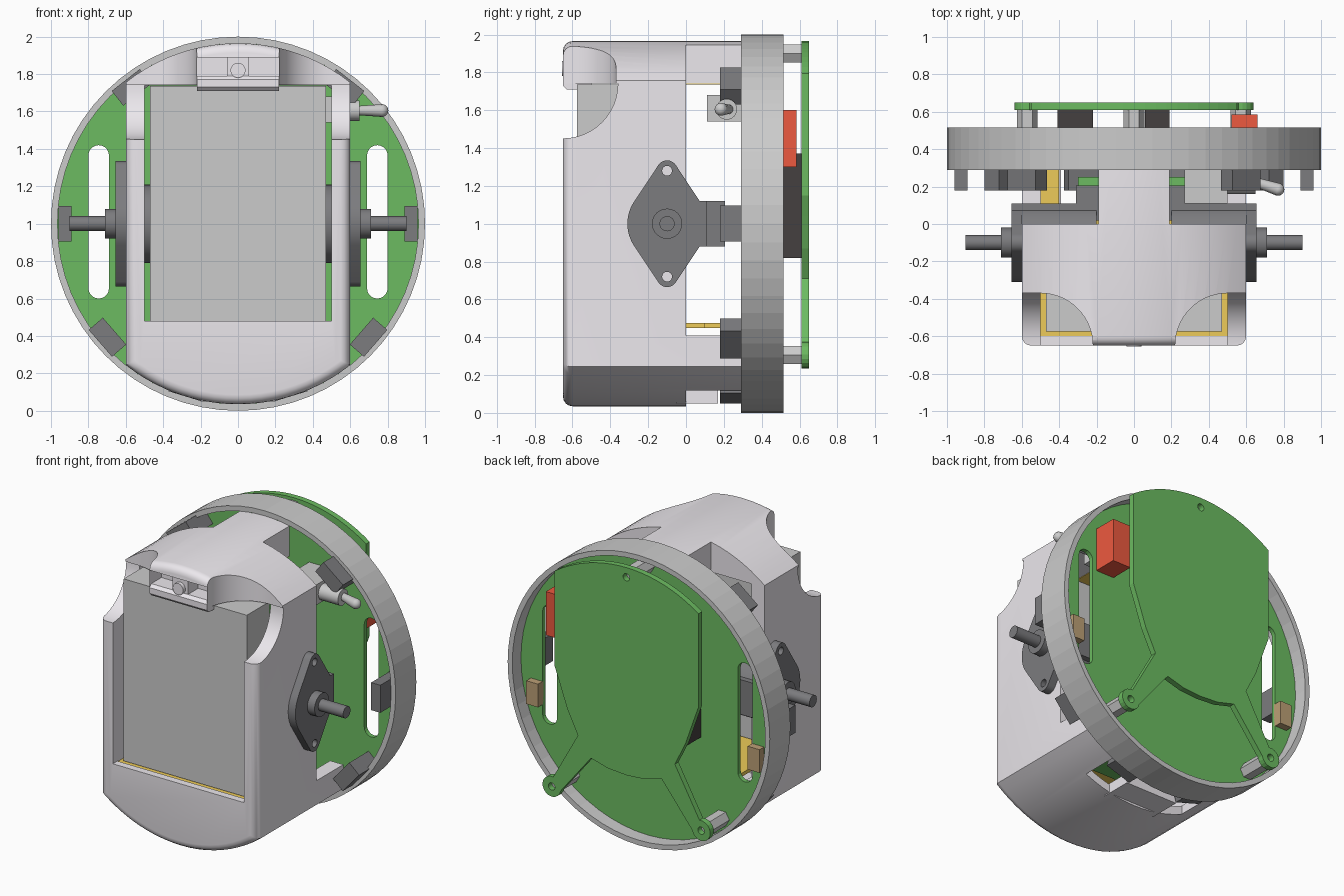
import bpy, bmesh, math
from mathutils import Vector
from math import sin, cos, radians, sqrt, pi

if "Cube" in bpy.data.objects:
    bpy.data.objects.remove(bpy.data.objects["Cube"])


def mat(name, *rgb):
    m = bpy.data.materials.new(name)
    m.diffuse_color = (*rgb, 1)
    m.use_nodes = True
    m.node_tree.nodes["Principled BSDF"].inputs["Base Color"].default_value = m.diffuse_color
    return m


SHELL = mat("shell_plastic", 0.84, 0.81, 0.85)
GREEN = mat("board_green", 0.15, 0.5, 0.12)
DARK = mat("motor_dark", 0.2, 0.2, 0.21)
BLACK = mat("black", 0.06, 0.05, 0.05)
RED = mat("red", 0.85, 0.1, 0.05)
ORANGE = mat("orange", 0.85, 0.6, 0.1)
BROWN = mat("brown", 0.5, 0.35, 0.18)


def finish(bm, name, m=None, smooth=False):
    bmesh.ops.recalc_face_normals(bm, faces=bm.faces[:])
    me = bpy.data.meshes.new(name)
    bm.to_mesh(me)
    bm.free()
    ob = bpy.data.objects.new(name, me)
    bpy.context.collection.objects.link(ob)
    if m:
        me.materials.append(m)
    if smooth:
        soften(ob)
    return ob


def soften(ob):
    bpy.ops.object.select_all(action='DESELECT')
    ob.select_set(True)
    bpy.context.view_layer.objects.active = ob
    bpy.ops.object.shade_smooth_by_angle(angle=radians(30))


def prism(name, pts, axis, a, b, m=None, bevel=0, smooth=False):
    """Extrude a 2D outline along an axis: x takes (y,z), y takes (x,z), z takes (x,y)."""
    i = "xyz".index(axis)

    def place(p, t):
        q = list(p)
        q.insert(i, t)
        return q
    bm = bmesh.new()
    f0 = [bm.verts.new(place(p, a)) for p in pts]
    f1 = [bm.verts.new(place(p, b)) for p in pts]
    front = bm.faces.new(f0)
    bm.faces.new(f1)
    n = len(pts)
    for k in range(n):
        bm.faces.new((f0[k], f0[(k + 1) % n], f1[(k + 1) % n], f1[k]))
    bmesh.ops.recalc_face_normals(bm, faces=bm.faces[:])
    if bevel:
        bmesh.ops.bevel(bm, geom=list(front.edges), offset=bevel, segments=4,
                        profile=0.5, affect='EDGES', clamp_overlap=True)
    return finish(bm, name, m, smooth)


def box(name, x0, x1, y0, y1, z0, z1, m=None):
    return prism(name, [(x0, z0), (x1, z0), (x1, z1), (x0, z1)], 'y', y0, y1, m)


def arc(cx, cy, r, a0, a1, n):
    return [(cx + r * cos(radians(a0 + (a1 - a0) * k / n)),
             cy + r * sin(radians(a0 + (a1 - a0) * k / n))) for k in range(n + 1)]


def cyl(name, c, r, axis, a, b, m=None, n=24):
    return prism(name, arc(c[0], c[1], r, 0, 360, n)[:-1], axis, a, b, m, smooth=n > 8)


def cut(ob, cutters):
    bpy.context.view_layer.objects.active = ob
    for c in cutters:
        c.hide_render = True
        md = ob.modifiers.new("cut", 'BOOLEAN')
        md.operation, md.solver, md.object = 'DIFFERENCE', 'EXACT', c
        bpy.ops.object.modifier_apply(modifier=md.name)
        bpy.data.objects.remove(c)


def shell_outline(r, w, n=20):
    """Circle about (0,1) trimmed to |x| < w."""
    a = math.degrees(math.acos(w / r))
    return arc(0, 1, r, a, 180 - a, n) + arc(0, 1, r, 180 + a, 360 - a, n)


# Front shell with screen opening, hollow back and scooped visor
shell = prism("body_shell", shell_outline(0.965, 0.6), 'y', -0.65, 0.29, SHELL, bevel=0.05)
a = math.degrees(math.acos(0.5 / 0.91))
cavity = [(0.5, 1.74), (-0.5, 1.74)] + arc(0, 1, 0.91, 180 + a, 360 - a, 20)
cutters = [prism("cut_cavity", cavity, 'y', -0.6, 0.5),
           box("cut_window", -0.5, 0.5, -1, -0.3, 0.48, 1.74),
           box("cut_back", -0.8, 0.8, 0, 0.6, 0.41, 1.735),
           box("cut_floor", -0.39, 0.39, 0, 0.6, -0.2, 0.5),
           prism("cut_sides", arc(-0.65, 1.741, 0.29, 180, 360, 24), 'x', -0.8, 0.8),
           box("cut_clip", -0.22, 0.22, -0.8, -0.52, 1.7, 1.89)]
for s in (-1, 1):
    cutters.append(box("cut_roof", min(s * 0.19, s), max(s * 0.19, s), 0, 0.6, 1.7, 2.1))
    scoop = [(s * 0.9, -0.9), (s * 0.9, -0.37)] + [(s * x, y) for x, y in arc(0.5, -0.65, 0.28, 90, 180, 14)]
    scoop.append((s * 0.22, -0.9))
    cutters.append(prism("cut_scoop", scoop, 'z', 1.72, 2.1))
cut(shell, cutters)
soften(shell)
box("floor_tab", -0.2, 0.2, -0.05, 0.17, 0.05, 0.12, SHELL)

# Visor clip
prism("clip_bar", [(-0.65, 1.73), (-0.63, 1.71), (-0.5, 1.71), (-0.5, 1.79), (-0.63, 1.79), (-0.65, 1.77)],
      'x', -0.22, 0.22, SHELL)
box("clip_tongue", -0.06, 0.06, -0.63, -0.5, 1.78, 1.9, SHELL)
cyl("clip_pin", (0, 1.82), 0.04, 'y', -0.655, -0.6, SHELL)

# Centre block and its trays
box("centre_block", -0.47, 0.47, -0.575, -0.33, 0.48, 1.735)
box("lower_tray", -0.5, 0.5, -0.6, 0.1, 0.45, 0.475, ORANGE)
box("tray_tail", -0.5, -0.4, 0.1, 0.39, 0.45, 0.475, ORANGE)
box("upper_tray", -0.19, 0.19, -0.33, 0.29, 1.737, 1.747, ORANGE)

# Outer ring
bm = bmesh.new()
N = 64
rings = [[bm.verts.new((r * cos(2 * pi * k / N), y, 1 + r * sin(2 * pi * k / N))) for k in range(N)]
         for r, y in ((1, 0.29), (1, 0.515), (0.965, 0.515), (0.965, 0.29))]
for j in range(4):
    for k in range(N):
        l = (k + 1) % N
        bm.faces.new((rings[j][k], rings[j][l], rings[(j + 1) % 4][l], rings[(j + 1) % 4][k]))
finish(bm, "outer_ring")

# Main round board with two wheel slots
board = prism("round_board", arc(0, 1, 0.967, 0, 360, 64)[:-1], 'y', 0.39, 0.42, GREEN)
cut(board, [prism("cut_slot", arc(s * 0.745, 1.365, 0.055, 0, 180, 10) + arc(s * 0.745, 0.655, 0.055, 180, 360, 10),
                  'y', 0.3, 0.5) for s in (-1, 1)])

# Rear board: arched plate with two legs ending in round feet
half = [(0.55, 1.15), (0.51, 1.04), (0.45, 0.87), (0.37, 0.71)]
foot = arc(0.57, 0.305, 0.07, 100, -170, 14)
inner = [(0.27, 0.58), (0.14, 0.545)]
right_side = half + foot + inner
ang = math.degrees(math.acos(0.55 / 0.967))
outline = arc(0, 1, 0.967, 180 - ang, ang, 20) + right_side + [(0, 0.535)]
outline += [(-x, z) for x, z in reversed(right_side)]
rear = prism("rear_board", outline, 'y', 0.61, 0.65, GREEN)
posts = [(0, 1.9), (0.57, 0.305), (-0.57, 0.305)]
cut(rear, [cyl("cut_hole", p, 0.025, 'y', 0.5, 0.8) for p in posts])
for p in posts:
    cyl("hex_post", p, 0.055, 'y', 0.42, 0.61, n=6)

# Parts between the boards
box("connector_wide", -0.41, -0.22, 0.42, 0.61, 0.82, 1.37, BLACK)
box("connector_narrow", 0.06, 0.19, 0.42, 0.61, 0.82, 1.37, BLACK)
box("red_block", 0.52, 0.66, 0.42, 0.585, 1.3, 1.6, RED)

# Geared motors, mirrored left and right
f = math.degrees(math.acos((0.21 - 0.055) / 0.28))
flange = (arc(-0.1, 1, 0.21, f - 90, 90 - f, 12) + arc(-0.1, 1.28, 0.055, 90 - f, 90 + f, 8)
          + arc(-0.1, 1, 0.21, 90 + f, 270 - f, 12) + arc(-0.1, 0.72, 0.055, 270 - f, 270 + f, 8))
for s in (-1, 1):
    fl = prism("motor_flange", flange, 'x', s * 0.6, s * 0.655, DARK)
    cut(fl, [cyl("cut_screw", (-0.1, z), 0.026, 'x', s * 0.5, s * 0.8) for z in (0.72, 1.28)])
    soften(fl)
    cyl("motor_can", (-0.1, 1), 0.21, 'x', s * 0.2, s * 0.61, DARK, 32)
    cyl("motor_boss", (-0.1, 1), 0.08, 'x', s * 0.65, s * 0.71, DARK)
    cyl("motor_shaft", (-0.1, 1), 0.04, 'x', s * 0.7, s * 0.9, DARK)
    x0, x1 = sorted((s * 0.19, s * 0.655))
    box("motor_terminal", x0, x1, 0.02, 0.11, 0.88, 1.12, DARK)
    x0, x1 = sorted((s * 0.19, s * 0.31))
    box("motor_plug", x0, x1, 0.1, 0.205, 0.88, 1.12, DARK)
    x0, x1 = sorted((s * 0.8, s * 0.89))
    box("rear_chip", x0, x1, 0.41, 0.47, 0.72, 0.88, BROWN)

# Distance sensors around the rim
for deg, depth in ((0, 0.07), (180, 0.07), (52, 0.1), (128, 0.1), (-41, 0.1),
                   (221, 0.1), (-73, 0.08), (253, 0.08)):
    s = box("rim_sensor", -depth / 2, depth / 2, 0.18, 0.39, -0.095, 0.095, BLACK if depth < 0.05 else DARK)
    t = radians(deg)
    s.location = (0.925 * cos(t), 0, 1 + 0.925 * sin(t))
    s.rotation_euler = (0, -t, 0)

# Toggle switch
box("switch_box", 0.27, 0.5, 0.11, 0.39, 1.54, 1.68)
cyl("switch_bushing", (0.215, 1.605), 0.055, 'x', 0.5, 0.65)
p, q = Vector((0.63, 0.23, 1.605)), Vector((0.77, 0.185, 1.605))
bm = bmesh.new()
bmesh.ops.create_cone(bm, cap_ends=True, segments=16, radius1=0.024, radius2=0.034, depth=(q - p).length)
lever = finish(bm, "switch_lever", smooth=True)
lever.location = (p + q) / 2
lever.rotation_euler = (q - p).to_track_quat('Z', 'Y').to_euler()
bm = bmesh.new()
bmesh.ops.create_uvsphere(bm, u_segments=16, v_segments=8, radius=0.034)
finish(bm, "switch_tip", smooth=True).location = q

# Support ball and small board under the body
bm = bmesh.new()
bmesh.ops.create_uvsphere(bm, u_segments=20, v_segments=12, radius=0.07)
finish(bm, "support_ball", DARK, True).location = (0, 0.1, 0.17)
box("floor_board", -0.3, 0.3, -0.1, 0.25, 0.24, 0.26, GREEN)
